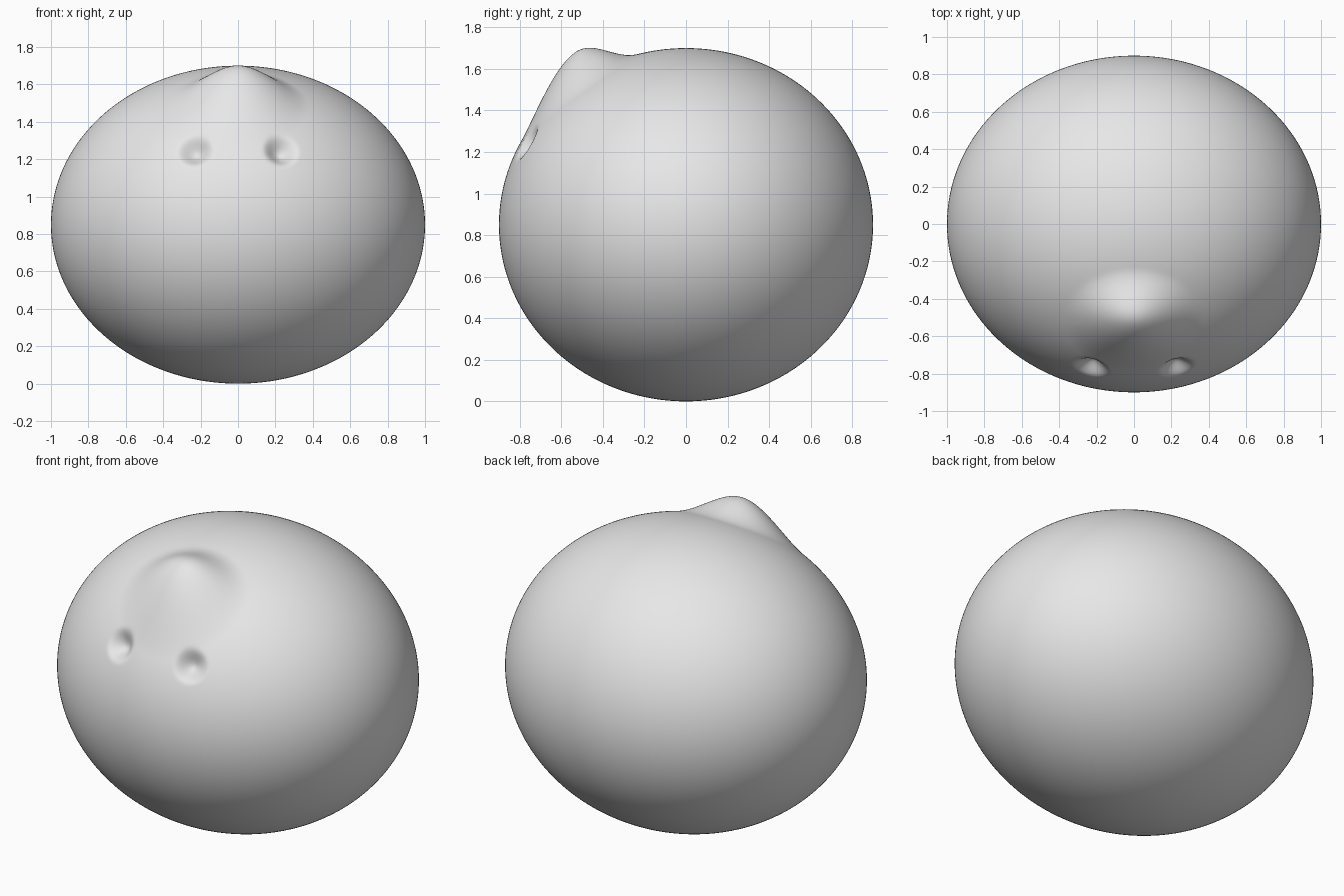
import bpy
import bmesh
from math import radians, sqrt
from mathutils import Matrix, Vector

cube = bpy.data.objects.get("Cube")
if cube:
    bpy.data.objects.remove(cube)

RADII = Vector((1.0, 0.9, 0.85))
CENTRE_Z = RADII.z


def surface_point(x, z):
    """Point on the front half of the body for a given x and z."""
    h = z - CENTRE_Z
    y = -RADII.y * sqrt(1 - (x / RADII.x) ** 2 - (h / RADII.z) ** 2)
    return Vector((x, y, z))


def surface_normal(p):
    q = p - Vector((0, 0, CENTRE_Z))
    return Vector([q[i] / RADII[i] ** 2 for i in range(3)]).normalized()


def falloff(t):
    t = max(0.0, min(1.0, 1 - t))
    return t * t * (3 - 2 * t)


# Single warm-free grey surface
grey = bpy.data.materials.new("light grey")
grey.use_nodes = True
colour = (0.8, 0.8, 0.8, 1)
grey.diffuse_color = colour
grey.node_tree.nodes["Principled BSDF"].inputs["Base Color"].default_value = colour

# Rounded body, with the dense pole at the face
bm = bmesh.new()
bmesh.ops.create_uvsphere(bm, u_segments=288, v_segments=192, radius=1)
bmesh.ops.transform(bm, verts=bm.verts, matrix=(
    Matrix.Translation((0, 0, CENTRE_Z))
    @ Matrix.Diagonal((*RADII, 1))
    @ Matrix.Rotation(radians(90), 4, "X")))

nose_base = surface_point(0, 1.535)
eyes = [surface_point(side * 0.23, 1.245) for side in (-1, 1)]

for v in bm.verts:
    p = v.co.copy()
    if p.y > 0:
        continue
    # Snout pulled upward, with a longer slope toward the front
    d = p - nose_base
    reach = 0.39 if d.y < 0 else 0.33
    dist = sqrt((d.x / 0.38) ** 2 + (d.y ** 2 + d.z ** 2) / reach ** 2)
    v.co.z += 0.145 * falloff(dist)
    # Eye sockets pressed into the face
    for eye in eyes:
        v.co -= surface_normal(eye) * 0.06 * falloff((p - eye).length / 0.105)

mesh = bpy.data.meshes.new("body")
bm.to_mesh(mesh)
bm.free()
mesh.materials.append(grey)
body = bpy.data.objects.new("body", mesh)
bpy.context.collection.objects.link(body)
mesh.shade_smooth()
